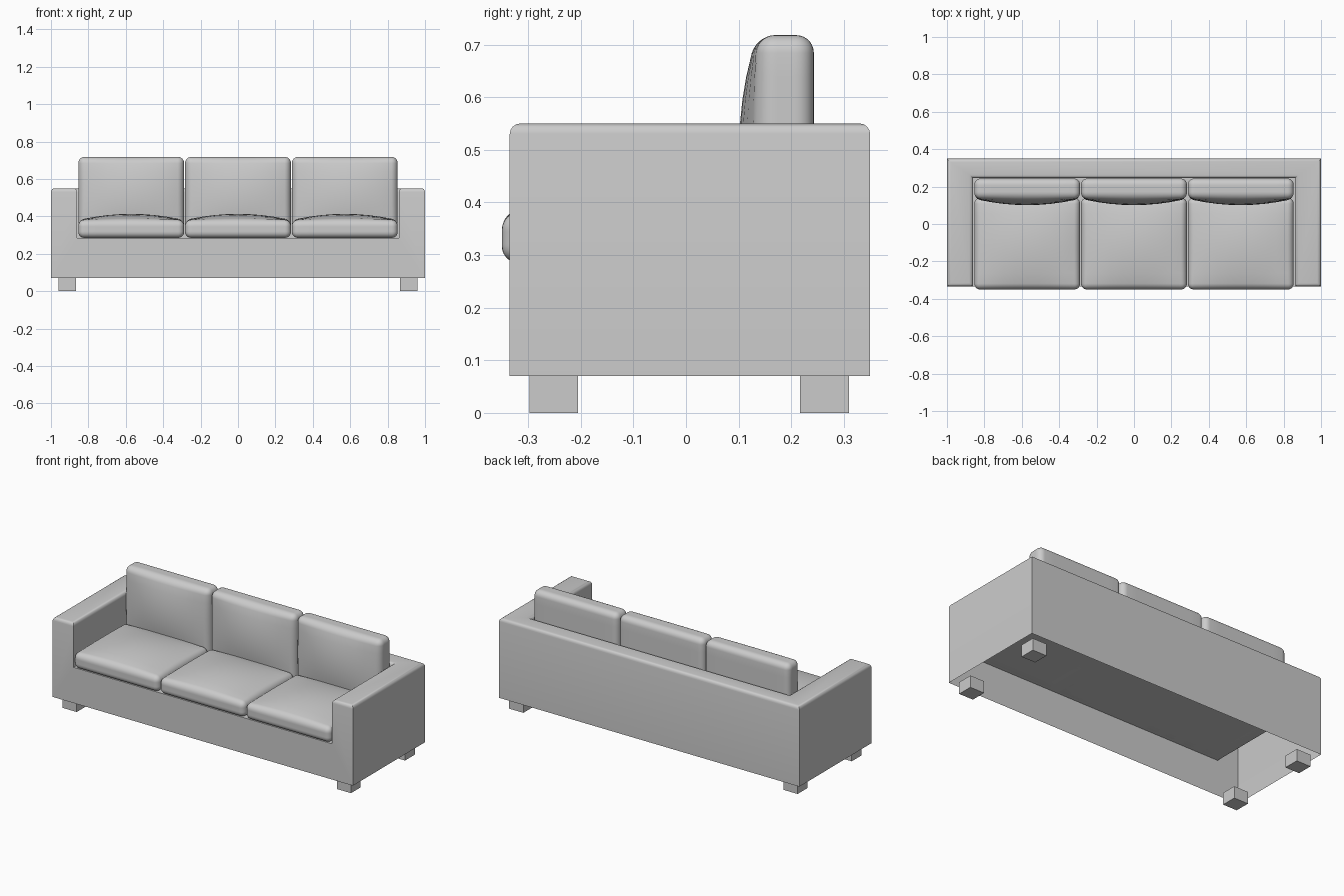
import bpy, bmesh
from mathutils import Vector

if "Cube" in bpy.data.objects:
    bpy.data.objects.remove(bpy.data.objects["Cube"])


def finish(name, bm, angle=0.6):
    bmesh.ops.recalc_face_normals(bm, faces=bm.faces)
    me = bpy.data.meshes.new(name)
    bm.to_mesh(me)
    bm.free()
    ob = bpy.data.objects.new(name, me)
    bpy.context.collection.objects.link(ob)
    bpy.ops.object.select_all(action='DESELECT')
    ob.select_set(True)
    bpy.context.view_layer.objects.active = ob
    bpy.ops.object.shade_smooth_by_angle(angle=angle)
    return ob


def box(name, lo, hi):
    lo, hi = Vector(lo), Vector(hi)
    bm = bmesh.new()
    bmesh.ops.create_cube(bm, size=1)
    for v in bm.verts:
        v.co = (lo + hi) / 2 + v.co * (hi - lo)
    return finish(name, bm)


def cushion(name, lo, hi, r, axis, sign, puff):
    """Rounded box with one face (axis, sign) puffed out into a dome."""
    lo, hi = Vector(lo), Vector(hi)
    half = (hi - lo) / 2
    bm = bmesh.new()
    bmesh.ops.create_cube(bm, size=2)
    bmesh.ops.subdivide_edges(bm, edges=bm.edges[:], cuts=15, use_grid_fill=True)

    def remap(u, h):
        # outer quarter of the grid on each side covers the rounded rim
        a, s = abs(u), (1 if u > 0 else -1)
        inner = h - r
        return s * (inner * a / 0.5 if a <= 0.5 else inner + r * (a - 0.5) / 0.5)

    others = [i for i in range(3) if i != axis]
    for v in bm.verts:
        p = Vector([remap(v.co[i], half[i]) for i in range(3)])
        core = Vector([max(-(half[i] - r), min(half[i] - r, p[i])) for i in range(3)])
        p = core + (p - core).normalized() * r
        if p[axis] * sign > 0:
            w = 1.0
            for i in others:
                w *= 1 - (p[i] / half[i]) ** 2
            p[axis] += sign * puff * max(w, 0)
        v.co = (lo + hi) / 2 + p
    return finish(name, bm, 1.0)


# Frame: hollow shell with arms, back, front panel and deck, open underneath
X, A, F, M, B = 1.0, 0.86, -0.335, 0.245, 0.35
Z0, ZS, ZT = 0.07, 0.285, 0.55
faces = [
    [(-X, F, Z0), (X, F, Z0), (X, F, ZT), (A, F, ZT),
     (A, F, ZS), (-A, F, ZS), (-A, F, ZT), (-X, F, ZT)],              # front
    [(-X, B, Z0), (X, B, Z0), (X, B, ZT), (-X, B, ZT)],               # rear
    [(-A, F, ZS), (A, F, ZS), (A, M, ZS), (-A, M, ZS)],               # deck
    [(-A, M, ZS), (A, M, ZS), (A, M, ZT), (-A, M, ZT)],               # inner back
    [(-X, F, ZT), (-A, F, ZT), (-A, M, ZT), (A, M, ZT),
     (A, F, ZT), (X, F, ZT), (X, B, ZT), (-X, B, ZT)],                # U-shaped top
]
for s in (-1, 1):
    faces.append([(s * X, F, Z0), (s * X, B, Z0), (s * X, B, ZT), (s * X, F, ZT)])
    faces.append([(s * A, F, ZS), (s * A, M, ZS), (s * A, M, ZT), (s * A, F, ZT)])
bm = bmesh.new()
for f in faces:
    bm.faces.new([bm.verts.new(c) for c in f])
bmesh.ops.remove_doubles(bm, verts=bm.verts, dist=0.0001)
bmesh.ops.recalc_face_normals(bm, faces=bm.faces)
rim = [e for e in bm.edges if all(v.co.z > ZT - 0.001 for v in e.verts)]
bmesh.ops.bevel(bm, geom=rim, offset=0.02, segments=4, profile=0.5, affect='EDGES')
finish("sofa_frame", bm)

# Seat and back cushions, three of each
for i, side in enumerate(("left", "middle", "right")):
    c = (i - 1) * 0.571
    x0, x1 = c - 0.283, c + 0.283
    cushion(f"{side}_seat_cushion", (x0, -0.35, 0.285), (x1, 0.14, 0.38), 0.032, 2, 1, 0.033)
    cushion(f"{side}_back_cushion", (x0, 0.135, 0.29), (x1, 0.243, 0.718), 0.034, 1, -1, 0.034)

# Block legs
for side, s in (("left", -1), ("right", 1)):
    for end, y0, y1 in (("front", -0.297, -0.205), ("rear", 0.217, 0.31)):
        xs = sorted((s * 0.866, s * 0.96))
        box(f"{end}_{side}_leg", (xs[0], y0, 0), (xs[1], y1, Z0 + 0.002))
